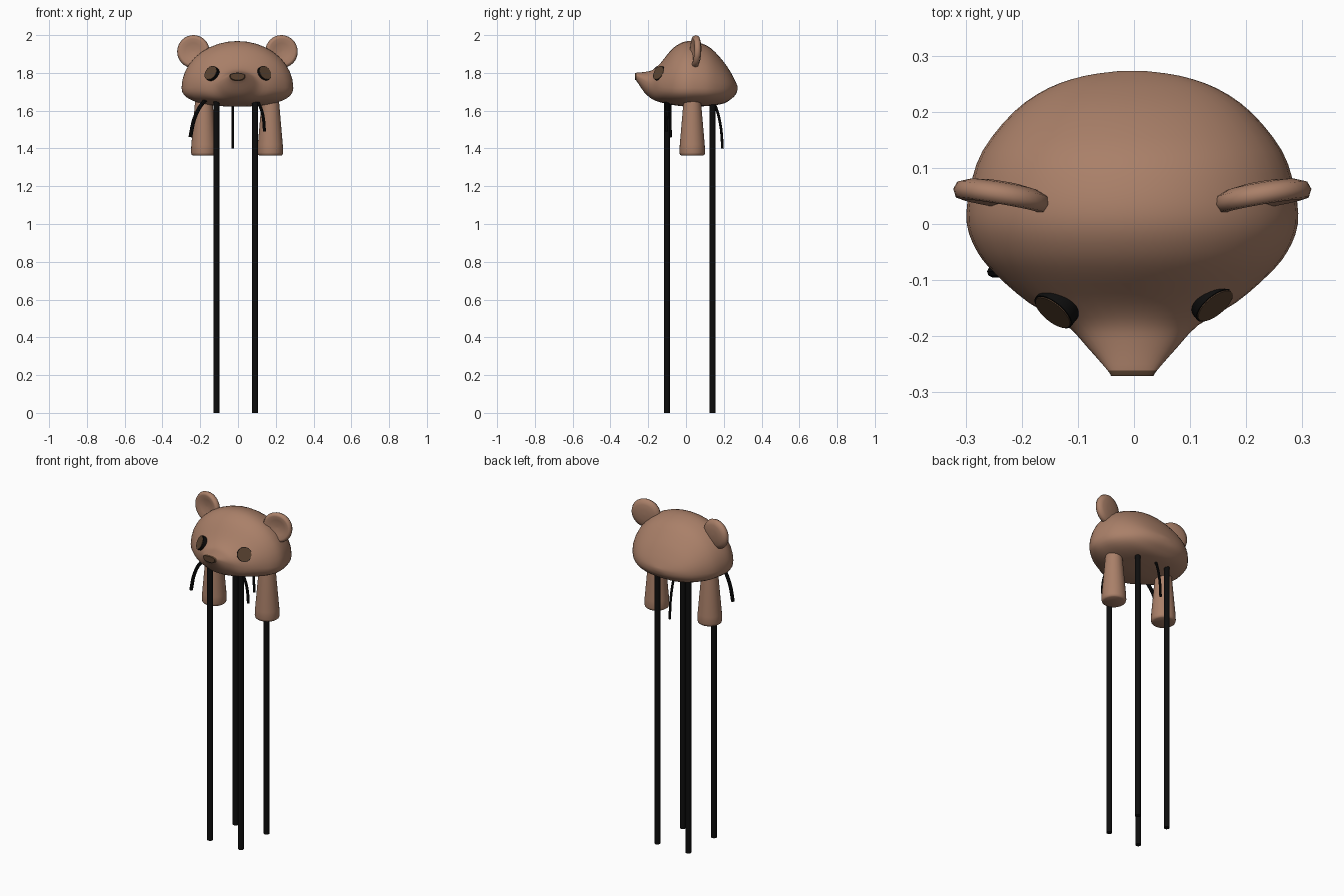
import bpy, bmesh, math
from mathutils import Vector, Matrix

if "Cube" in bpy.data.objects:
    bpy.data.objects.remove(bpy.data.objects["Cube"])


def material(name, rgb):
    m = bpy.data.materials.new(name)
    m.diffuse_color = (*rgb, 1)
    m.use_nodes = True
    m.node_tree.nodes["Principled BSDF"].inputs["Base Color"].default_value = m.diffuse_color
    return m


FUR = material("brown_fur", (0.40, 0.215, 0.14))
DARK = material("dark_brown", (0.10, 0.055, 0.03))
BLACK = material("black", (0.004, 0.004, 0.004))


def finish(name, bm, mats, angle=40):
    bmesh.ops.recalc_face_normals(bm, faces=bm.faces)
    me = bpy.data.meshes.new(name)
    bm.to_mesh(me)
    bm.free()
    ob = bpy.data.objects.new(name, me)
    bpy.context.collection.objects.link(ob)
    for m in mats:
        me.materials.append(m)
    bpy.ops.object.select_all(action='DESELECT')
    ob.select_set(True)
    bpy.context.view_layer.objects.active = ob
    bpy.ops.object.shade_smooth_by_angle(angle=math.radians(angle))
    return ob


def loft(bm, rings):
    """Skin a list of equal-length point rings and cap both ends."""
    vs = [[bm.verts.new(p) for p in r] for r in rings]
    n = len(vs[0])
    for a, b in zip(vs, vs[1:]):
        for i in range(n):
            j = (i + 1) % n
            bm.faces.new((a[i], a[j], b[j], b[i]))
    bm.faces.new(vs[0])
    bm.faces.new(vs[-1])


def lathe(name, profile, matrix, mats, sides=28, angle=40):
    """Turn (radius, height) points round the local z axis."""
    bm = bmesh.new()
    loft(bm, [[matrix @ Vector((r * math.cos(2 * math.pi * i / sides),
                                r * math.sin(2 * math.pi * i / sides), h))
               for i in range(sides)] for r, h in profile])
    return finish(name, bm, mats, angle)


def facing(pos, direction):
    q = Vector(direction).normalized().to_track_quat('Z', 'Y')
    return Matrix.Translation(pos) @ q.to_matrix().to_4x4()


def catmull(pts, steps):
    out = []
    for i in range(len(pts) - 1):
        p0, p1, p2, p3 = (pts[max(i - 1, 0)], pts[i], pts[i + 1],
                          pts[min(i + 2, len(pts) - 1)])
        for s in range(steps):
            t = s / steps
            out.append([0.5 * (2 * b + (c - a) * t + (2 * a - 5 * b + 4 * c - d) * t * t
                               + (3 * b - a - 3 * c + d) * t ** 3)
                        for a, b, c, d in zip(p0, p1, p2, p3)])
    return out + [list(pts[-1])]


# Head: sections along y as (y, half width, widest z, top z, bottom z)
SECTIONS = [
    (0.273, 0.02, 1.720, 1.728, 1.712), (0.264, 0.085, 1.720, 1.750, 1.687),
    (0.242, 0.150, 1.719, 1.794, 1.664), (0.200, 0.211, 1.718, 1.858, 1.638),
    (0.130, 0.267, 1.718, 1.932, 1.626), (0.060, 0.290, 1.720, 1.963, 1.622),
    (0.000, 0.295, 1.720, 1.967, 1.622), (-0.050, 0.276, 1.720, 1.945, 1.627),
    (-0.090, 0.243, 1.722, 1.908, 1.634), (-0.140, 0.185, 1.727, 1.846, 1.645),
    (-0.180, 0.118, 1.737, 1.814, 1.662), (-0.220, 0.080, 1.758, 1.805, 1.696),
    (-0.261, 0.044, 1.785, 1.801, 1.756), (-0.271, 0.038, 1.787, 1.798, 1.762)]
CX = -0.003


def section_ring(y, w, zm, zt, zb, n=36):
    ring = []
    for i in range(n):
        a = 2 * math.pi * i / n
        c, s = math.cos(a), math.sin(a)
        k = 1.0 if s >= 0 else 0.85
        x = w * math.copysign(abs(c) ** k, c)
        z = zm + (zt - zm) * s if s >= 0 else zm - (zm - zb) * abs(s) ** k
        ring.append((CX + x, y, z))
    return ring


bm = bmesh.new()
loft(bm, [section_ring(*s) for s in catmull(SECTIONS, 3)])
for f in bm.faces:  # nose tip
    if f.calc_center_median().y < -0.262:
        f.material_index = 1
finish("head", bm, [FUR, DARK], 50)

# Ears: shallow dished discs
EAR = [(0.001, 0.006), (0.045, 0.010), (0.068, 0.018), (0.080, 0.016), (0.087, 0.002),
       (0.082, -0.012), (0.060, -0.021), (0.030, -0.025), (0.001, -0.026)]
# Arms: tapered stubs with a rounded lower rim
ARM = [(0.001, 1.362), (0.058, 1.362), (0.065, 1.367), (0.068, 1.378),
       (0.066, 1.42), (0.047, 1.64), (0.042, 1.70)]
for side, label in ((-1, "left"), (1, "right")):
    lathe(label + "_ear", EAR,
          facing((CX + side * 0.233, 0.050, 1.913), (side * 0.17, -1, 0.05)), [FUR], 32, 60)
    lathe(label + "_arm", ARM, Matrix.Translation((-0.005 + side * 0.176, 0.033, 0)), [FUR])
    # Eyes: thin dark discs with a black rim
    n = Vector((side * 0.58, -0.70, 0.41)).normalized()
    pos = Vector((side * 0.14, -0.146 + side * 0.006, 1.797)) + n * 0.004
    m = facing(pos, n)
    lathe(label + "_eye_rim", [(0.040, -0.03), (0.041, 0.003)], m, [BLACK])
    lathe(label + "_eye", [(0.038, -0.002), (0.038, 0.005)], m, [DARK])

# Four long thin legs
for x, xl in ((-0.115, "left"), (0.091, "right")):
    for y, yl in ((-0.101, "front"), (0.141, "back")):
        lathe(f"{yl}_{xl}_leg", [(0.016, 0), (0.016, 1.70)],
              Matrix.Translation((x, y, 0)), [BLACK], 12)


# Thin curved strands hanging below the head
def strand(name, pts, r):
    path = [Vector(p) for p in catmull(pts, 5)]
    rings = []
    for i, p in enumerate(path):
        d = path[min(i + 1, len(path) - 1)] - path[max(i - 1, 0)]
        m = facing(p, d)
        rings.append([m @ Vector((r * math.cos(math.pi * k / 4), r * math.sin(math.pi * k / 4), 0))
                      for k in range(8)])
    bm = bmesh.new()
    loft(bm, rings)
    finish(name, bm, [BLACK])


strand("left_strand", [(-0.165, -0.088, 1.665), (-0.205, -0.087, 1.615),
                       (-0.235, -0.086, 1.545), (-0.252, -0.085, 1.46)], 0.010)
strand("right_strand", [(0.095, -0.10, 1.665), (0.122, -0.101, 1.61),
                        (0.135, -0.102, 1.555), (0.140, -0.102, 1.49)], 0.008)
strand("tail_strand", [(-0.027, 0.140, 1.66), (-0.027, 0.168, 1.59),
                       (-0.027, 0.186, 1.50), (-0.027, 0.193, 1.40)], 0.007)
